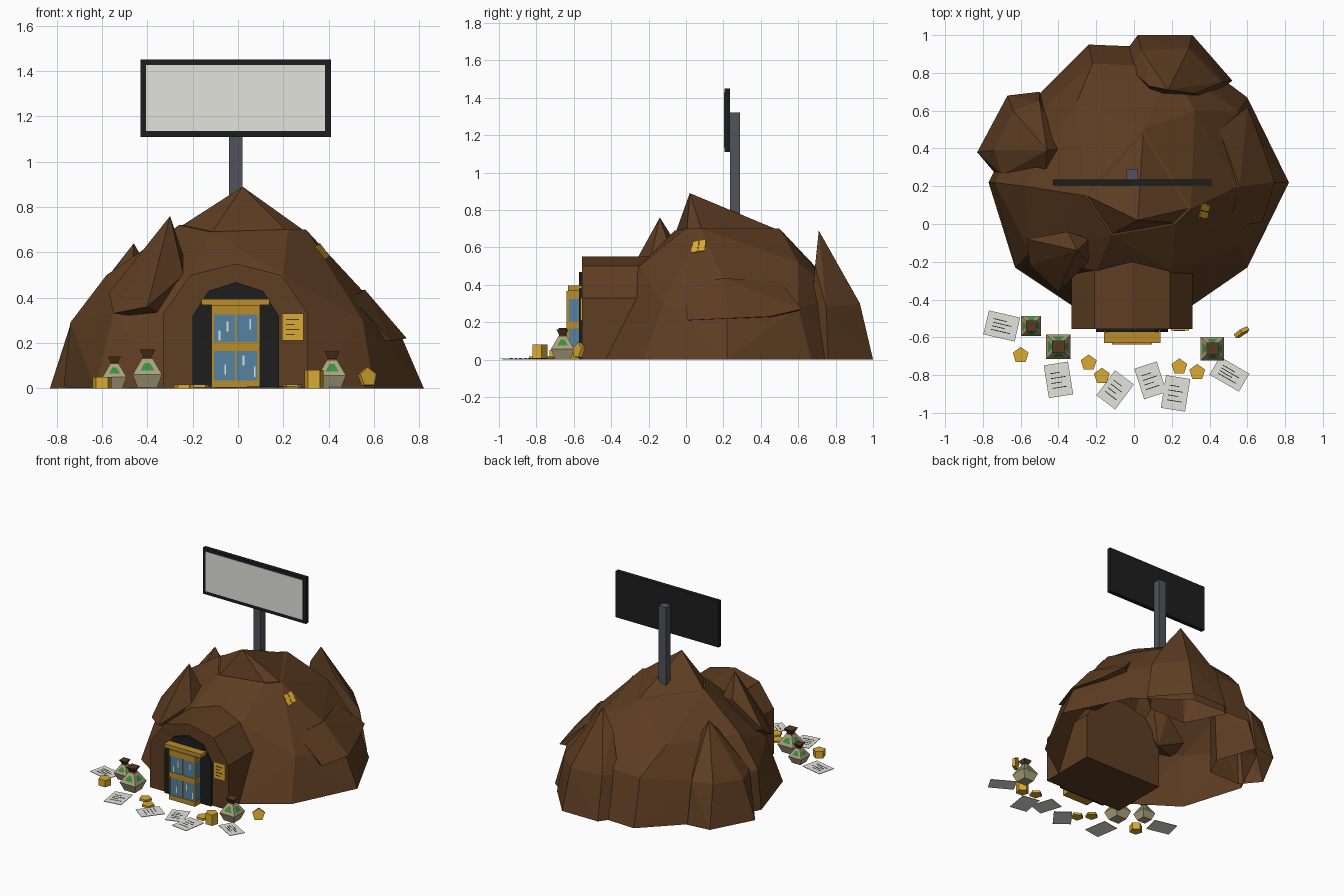
import bpy, bmesh, math
from mathutils import Matrix, Vector

if "Cube" in bpy.data.objects:
    bpy.data.objects.remove(bpy.data.objects["Cube"])


def material(name, r, g, b):
    lin = [(c / 255 / 12.92 if c < 11 else ((c / 255 + 0.055) / 1.055) ** 2.4) for c in (r, g, b)]
    m = bpy.data.materials.new(name)
    m.diffuse_color = (*lin, 1)
    m.use_nodes = True
    m.node_tree.nodes["Principled BSDF"].inputs["Base Color"].default_value = m.diffuse_color
    return m


DIRT = material("dirt_brown", 94, 61, 34)
BLACK = material("black", 29, 29, 30)
GLASS = material("glass_blue", 85, 130, 161)
BRASS = material("dark_gold", 186, 140, 42)
GOLD = material("coin_gold", 218, 170, 50)
PAPER = material("paper_grey", 227, 228, 220)
STEEL = material("steel_grey", 82, 82, 93)
SACK = material("sack_beige", 170, 160, 125)
TIE = material("tie_brown", 88, 56, 34)
GREEN = material("green", 56, 145, 62)


def finish(name, bm, *mats, matrix=None):
    bmesh.ops.recalc_face_normals(bm, faces=bm.faces)
    me = bpy.data.meshes.new(name)
    bm.to_mesh(me)
    bm.free()
    for m in mats:
        me.materials.append(m)
    ob = bpy.data.objects.new(name, me)
    bpy.context.collection.objects.link(ob)
    if matrix:
        ob.matrix_world = matrix
    return ob


def hull(name, pts, mat):
    """Faceted rock from a few corner points, open where it meets the ground."""
    bm = bmesh.new()
    for p in pts:
        bm.verts.new(p)
    bmesh.ops.convex_hull(bm, input=bm.verts)
    bmesh.ops.delete(bm, geom=[v for v in bm.verts if not v.link_faces], context='VERTS')
    bmesh.ops.recalc_face_normals(bm, faces=bm.faces)
    floor = [f for f in bm.faces if all(v.co.z < .001 for v in f.verts)]
    bmesh.ops.delete(bm, geom=floor, context='FACES')
    return finish(name, bm, mat)


def box(name, x, y, z, mat, matrix=None):
    bm = bmesh.new()
    bmesh.ops.create_cube(bm, size=1)
    for v in bm.verts:
        v.co = [(a + b) / 2 + c * (b - a) for (a, b), c in zip((x, y, z), v.co)]
    return finish(name, bm, mat, matrix=matrix)


def prism(name, profile, y0, y1, mat):
    """Extrude an x-z profile along y."""
    bm = bmesh.new()
    f = bm.faces.new([bm.verts.new((x, y0, z)) for x, z in profile])
    ext = bmesh.ops.extrude_face_region(bm, geom=[f])
    for g in ext["geom"]:
        if isinstance(g, bmesh.types.BMVert):
            g.co.y = y1
    return finish(name, bm, mat)


def place(x, y, z, deg=0):
    return Matrix.Translation((x, y, z)) @ Matrix.Rotation(math.radians(deg), 4, 'Z')


# Faceted hollow mound and its summit
mound = hull("mound", [
    (.31, -.43, 0), (.6, -.23, 0), (.82, .22, 0), (.6, .67, 0), (.25, .93, 0),
    (-.24, .95, 0), (-.57, .62, 0), (-.77, .22, 0), (-.63, -.23, 0), (-.33, -.43, 0),
    (.31, -.25, .34), (.55, -.12, .3), (.725, .22, .22), (.55, .6, .28), (.2, .83, .33),
    (-.22, .85, .33), (-.52, .58, .28), (-.74, .22, .29), (-.55, -.15, .33), (-.33, -.25, .34),
    (.2, -.25, .5), (-.2, -.25, .5), (.55, .2, .43), (-.58, .2, .5), (.32, .6, .52),
    (-.3, .65, .52), (.3, .08, .7), (-.26, .15, .72), (.05, .5, .7), (-.12, -.06, .69),
    (.22, 0, .7)], DIRT)
hull("summit", [(.02, .02, .89), (-.12, -.055, .68), (.22, .005, .69), (.3, .085, .69),
                (-.26, .155, .71), (.05, .5, .69), (0, .2, .66)], DIRT)

# Pointed rocks leaning on the mound
hull("left_rock", [(-.46, .39, .64), (-.83, .38, 0), (-.67, .68, 0), (-.5, .7, 0), (-.4, .4, 0),
                   (-.47, .25, 0), (-.72, .25, 0), (-.74, .39, .28), (-.64, .6, .3), (-.5, .65, .3),
                   (-.7, .26, .3), (-.47, .25, .5), (-.38, .4, .5)], DIRT)
hull("back_rock", [(.18, .71, .69), (.02, 1, 0), (.31, 1, 0), (.52, .76, 0), (.4, .65, 0), (.1, .65, 0),
                   (-.04, .92, 0), (.04, .92, .3), (.29, .93, .3), (.47, .75, .28), (-.02, .82, .3),
                   (.08, .73, .55), (.32, .69, .5)], DIRT)
hull("front_rock", [(-.3, -.14, .76), (-.24, -.08, .58), (-.24, -.2, .5), (-.4, -.36, .36),
                    (-.55, -.22, .33), (-.57, -.08, .42), (-.35, -.04, .6), (-.3, -.1, .3)], DIRT)
hull("right_rock", [(.68, .01, .21), (.745, .22, .22), (.67, .45, .23), (.6, .62, .27), (.56, .2, .435),
                    (.5, -.02, .4), (.45, .5, .42), (.42, .1, .22), (.42, .5, .22)], DIRT)

# Entrance tunnel and dark doorway
prism("entrance", [(-.33, 0), (-.33, .33), (-.21, .5), (-.01, .55), (.19, .5), (.31, .33), (.31, 0)],
      -.555, -.13, DIRT)
prism("doorway", [(-.2, 0), (-.2, .32), (-.13, .43), (-.01, .468), (.11, .43), (.18, .32), (.18, 0)],
      -.572, -.55, BLACK)

# Glass double door with gold bars
box("door_glass", (-.114, .094), (-.634, -.57), (.005, .36), GLASS)
box("door_lintel", (-.16, .14), (-.63, -.56), (.367, .395), BRASS)
for name, z in (("top", (.325, .367)), ("middle", (.165, .205)), ("bottom", (0, .035))):
    box("door_bar_" + name, (-.116, .096), (-.638, -.568), z, BRASS)
for x, w in ((-.111, .005), (-.01, .004), (.091, .005)):
    box("door_post", (x - w, x + w), (-.638, -.625), (0, .367), BRASS)
for x, z in ((-.05, .25), (-.085, .21), (.05, .26), (.07, .05), (-.06, .06), (.02, .1)):
    box("glass_glint", (x, x + .008), (-.636, -.633), (z, z + .045), PAPER)

# Gold notice beside the door
box("notice", (.195, .29), (-.564, -.55), (.21, .33), GOLD)
for i in range(4):
    box("notice_line", (.212, .25 + .02 * (i % 2)), (-.567, -.563),
        (.235 + i * .022, .239 + i * .022), TIE)

# Billboard on its pole
box("sign_pole", (-.04, .02), (.235, .29), (.6, 1.32), STEEL)
box("sign_board", (-.43, .41), (.205, .235), (1.11, 1.45), BLACK)
box("sign_face", (-.405, .385), (.202, .206), (1.135, 1.427), PAPER)

# Gold flecks lying on the slope
for y, z in ((.045, .59), (.045, .63), (.085, .59), (.085, .63)):
    ok, co, nor, _ = mound.closest_point_on_mesh(Vector((.38, y, z)))
    across = (Vector((0, 1, 0)) - nor * nor.y).normalized()
    rot = Matrix((across, nor.cross(across), nor)).transposed().to_4x4()
    box("gold_fleck", (-.017, .017), (-.02, .02), (-.003, .005), GOLD, Matrix.Translation(co) @ rot)


# Square money sacks with a green patch on each shoulder and a brown tie
def money_sack(x, y, s):
    bm = bmesh.new()
    rings = []
    for r, z in ((.042, 0), (.065, .06), (.024, .13), (.018, .138), (.034, .17)):
        rings.append([bm.verts.new((r * s * a, r * s * b, z * s))
                      for a, b in ((-1, -1), (1, -1), (1, 1), (-1, 1))])
    bm.faces.new(rings[0])
    for k in range(4):
        for i in range(4):
            quad = (rings[k][i], rings[k][i - 1], rings[k + 1][i - 1], rings[k + 1][i])
            if k != 1:
                bm.faces.new(quad).material_index = 1 if k > 1 else 0
                continue
            mid = sum((v.co for v in quad), Vector()) / 4
            patch = [bm.verts.new(mid.lerp(v.co, .48)) for v in quad]
            bm.faces.new(patch).material_index = 2
            for j in range(4):
                bm.faces.new((quad[j - 1], quad[j], patch[j], patch[j - 1]))
    bm.faces.new(rings[4]).material_index = 1
    finish("money_sack", bm, SACK, TIE, GREEN, matrix=place(x, y, 0))


for sack in ((-.545, -.54, .82), (-.4, -.65, 1), (.415, -.66, .95)):
    money_sack(*sack)


# Five-sided coins: flat, stacked, and one standing
def coin(name, h, matrix, r=.044):
    bm = bmesh.new()
    bmesh.ops.create_cone(bm, cap_ends=True, segments=5, radius1=r, radius2=r, depth=h,
                          matrix=Matrix.Translation((0, 0, h / 2)))
    finish(name, bm, GOLD, matrix=matrix)


for x, y, h in ((-.6, -.695, .05), (-.24, -.735, .016), (-.17, -.805, .016),
                (.24, -.755, .016), (.335, -.785, .08)):
    coin("coin_stack", h, place(x, y, 0))
coin("standing_coin", .022, place(.565, -.565, .046, 32) @ Matrix.Rotation(math.radians(80), 4, 'X'))

# Scattered printed sheets
for i, (x, y, w, h, a) in enumerate((
        (-.7, -.54, .17, .13, -13), (-.4, -.825, .13, .175, 9), (-.1, -.878, .125, .165, -37),
        (.087, -.828, .125, .17, 18), (.22, -.897, .13, .175, -9), (.505, -.795, .18, .11, -30))):
    m = place(x, y, i * .0006, a)
    box("sheet", (-w / 2, w / 2), (-h / 2, h / 2), (0, .004), PAPER, m)
    for k in range(4):
        ly = h * (.22 - .15 * k)
        box("sheet_line", (-w * .3, w * (.3 if k % 2 else .12)), (ly - .002, ly + .002),
            (.003, .005), BLACK, m)
